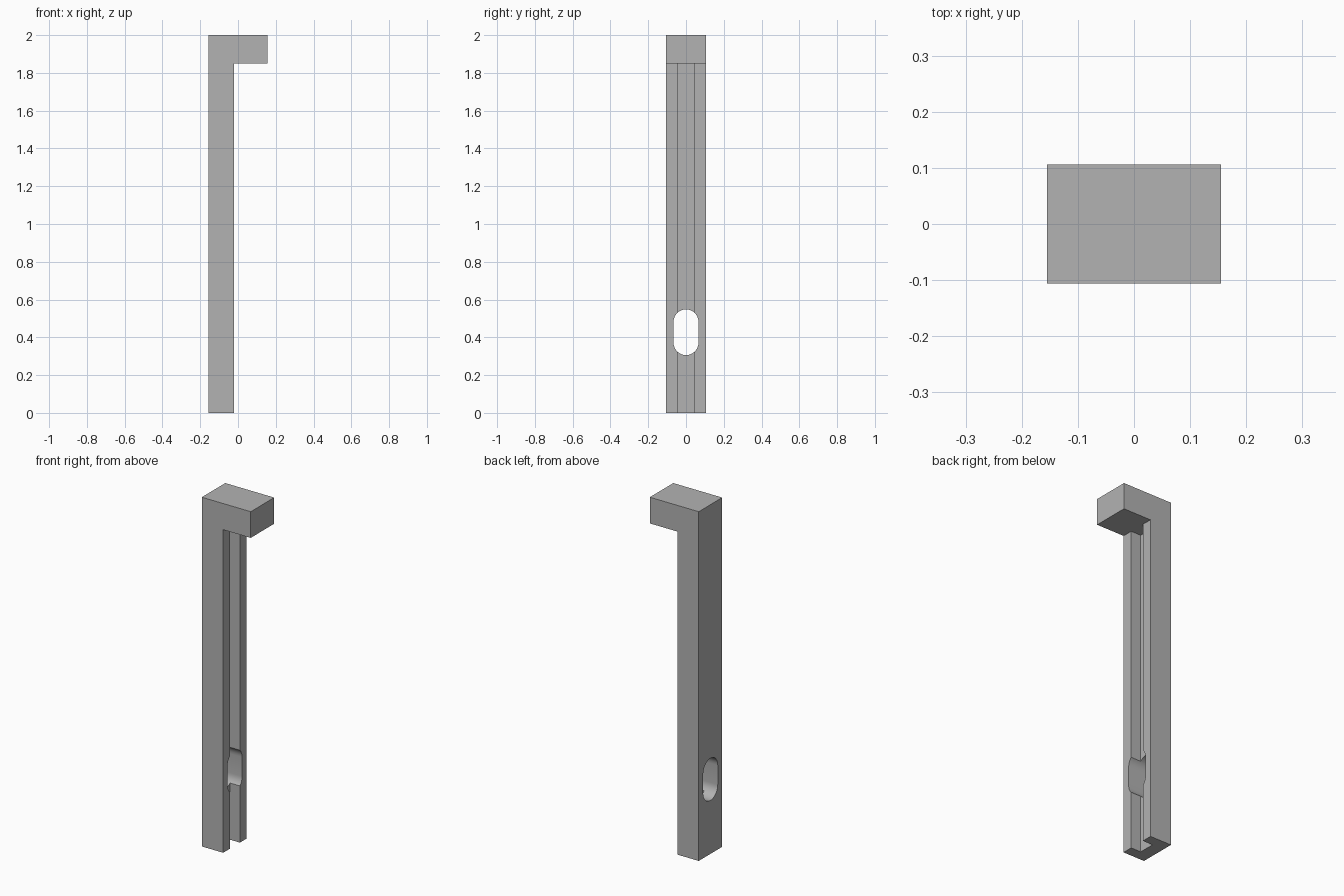
import bpy, bmesh, math

if "Cube" in bpy.data.objects:
    bpy.data.objects.remove(bpy.data.objects["Cube"])

grey = bpy.data.materials.new("plain_grey")
grey.use_nodes = True
colour = (0.45, 0.45, 0.45, 1)
grey.diffuse_color = colour
grey.node_tree.nodes["Principled BSDF"].inputs["Base Color"].default_value = colour

HALF_X, HALF_Y, TOP = 0.155, 0.106, 2.0
POST_X, HEAD_Z = -0.02, 1.85      # open face of the post, underside of the head


def prism(name, points, offset):
    """Extrude a closed outline along offset."""
    bm = bmesh.new()
    face = bm.faces.new([bm.verts.new(p) for p in points])
    new = bmesh.ops.extrude_face_region(bm, geom=[face])["geom"]
    bmesh.ops.translate(bm, vec=offset,
                        verts=[v for v in new if isinstance(v, bmesh.types.BMVert)])
    bmesh.ops.recalc_face_normals(bm, faces=bm.faces)
    mesh = bpy.data.meshes.new(name)
    bm.to_mesh(mesh)
    bm.free()
    obj = bpy.data.objects.new(name, mesh)
    mesh.materials.append(grey)
    bpy.context.collection.objects.link(obj)
    return obj


def cut(target, cutter):
    cutter.hide_render = True
    cutter.hide_viewport = True
    mod = target.modifiers.new(cutter.name, 'BOOLEAN')
    mod.operation = 'DIFFERENCE'
    mod.solver = 'EXACT'
    mod.object = cutter


# Post with overhanging head, one L-shaped side profile
outline = [(-HALF_X, 0), (POST_X, 0), (POST_X, HEAD_Z),
           (HALF_X, HEAD_Z), (HALF_X, TOP), (-HALF_X, TOP)]
post = prism("hooked_post", [(x, -HALF_Y, z) for x, z in outline], (0, 2 * HALF_Y, 0))

# Channel along the inner side, up to the head
channel = prism("channel_cutter",
                [(x, y, -0.1) for x, y in ((-0.083, -0.046), (0.1, -0.046),
                                           (0.1, 0.046), (-0.083, 0.046))],
                (0, 0, HEAD_Z + 0.1))

# Oblong hole through the post
R, LOW, HIGH, STEPS = 0.066, 0.372, 0.482, 16
arc = [math.pi * i / STEPS for i in range(STEPS + 1)]
oblong = [(-0.3, R * math.cos(a), HIGH + R * math.sin(a)) for a in arc]
oblong += [(-0.3, -R * math.cos(a), LOW - R * math.sin(a)) for a in arc]
hole = prism("hole_cutter", oblong, (0.6, 0, 0))

cut(post, channel)
cut(post, hole)

# Bake the cuts, drop the cutters and smooth the hole wall
bpy.context.view_layer.update()
graph = bpy.context.evaluated_depsgraph_get()
mesh = bpy.data.meshes.new_from_object(post.evaluated_get(graph))
post.modifiers.clear()
post.data = mesh
for cutter in (channel, hole):
    bpy.data.objects.remove(cutter)
bpy.ops.object.select_all(action='DESELECT')
post.select_set(True)
bpy.context.view_layer.objects.active = post
bpy.ops.object.shade_smooth_by_angle(angle=math.radians(30))
